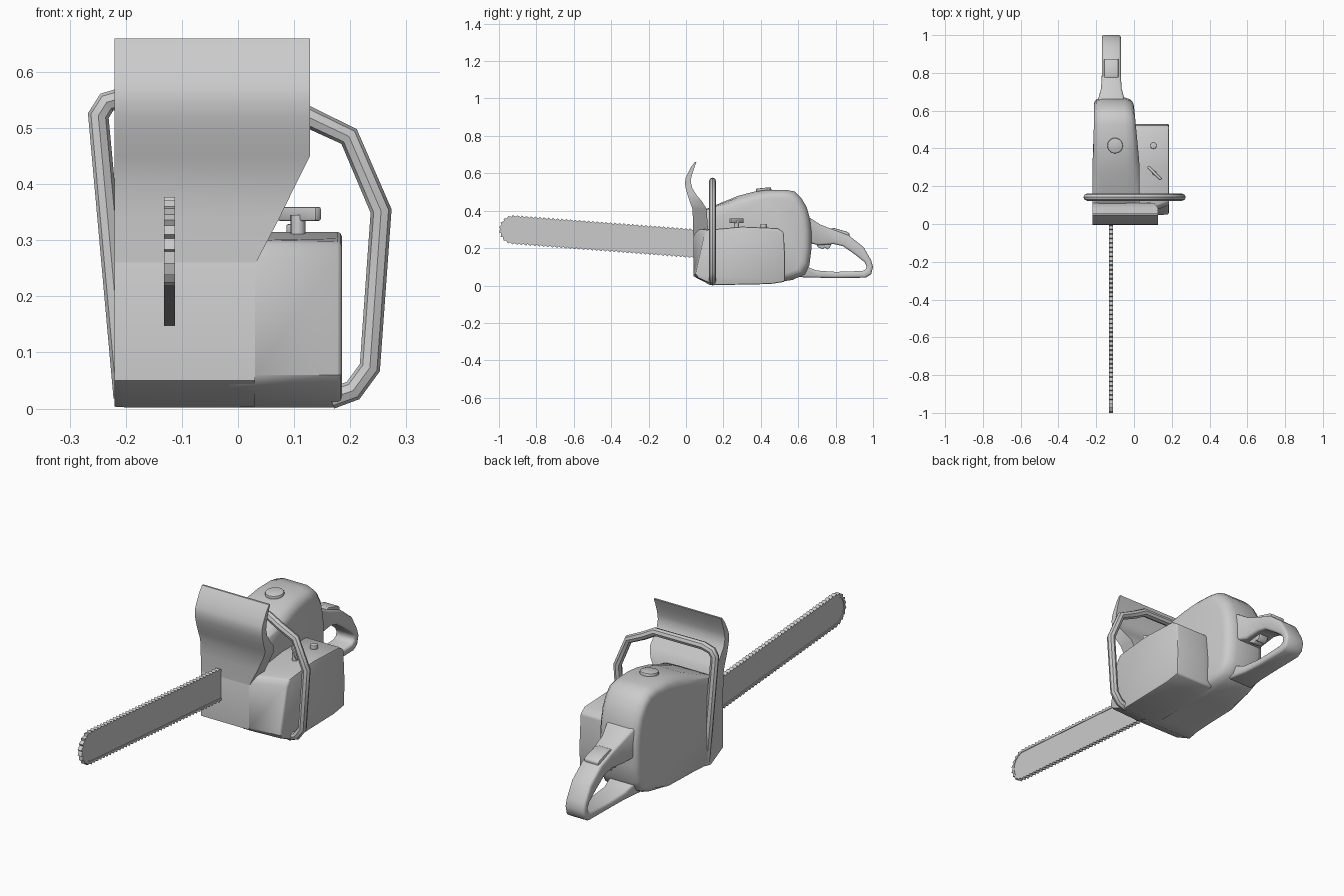
import bpy, bmesh, math
from mathutils import Vector

if "Cube" in bpy.data.objects:
    bpy.data.objects.remove(bpy.data.objects["Cube"])


def finish(name, bm, bevel=0.0, segs=2, smooth=40):
    bmesh.ops.recalc_face_normals(bm, faces=bm.faces)
    if bevel:
        sharp = [e for e in bm.edges if e.is_manifold and e.calc_face_angle(0) > math.radians(50)]
        bmesh.ops.bevel(bm, geom=sharp, offset=bevel, segments=segs, profile=0.5,
                        affect='EDGES', clamp_overlap=True)
    me = bpy.data.meshes.new(name)
    bm.to_mesh(me)
    bm.free()
    ob = bpy.data.objects.new(name, me)
    bpy.context.collection.objects.link(ob)
    shade(ob, smooth)
    return ob


def shade(ob, angle):
    bpy.ops.object.select_all(action='DESELECT')
    ob.select_set(True)
    bpy.context.view_layer.objects.active = ob
    bpy.ops.object.shade_smooth_by_angle(angle=math.radians(angle))


def loft(name, rings, **kw):
    """Skin closed rings of points and cap both ends."""
    bm = bmesh.new()
    vs = [[bm.verts.new(p) for p in r] for r in rings]
    n = len(vs[0])
    for a, b in zip(vs, vs[1:]):
        for i in range(n):
            j = (i + 1) % n
            bm.faces.new((a[i], a[j], b[j], b[i]))
    bm.faces.new(vs[0])
    bm.faces.new(vs[-1])
    return finish(name, bm, **kw)


def prism(name, pts, x0, x1, **kw):
    return loft(name, [[(x, y, z) for y, z in pts] for x in (x0, x1)], **kw)


def frame(name, outer, inner, widths, xc, **kw):
    """Closed frame in the YZ plane with a rectangular section."""
    bm = bmesh.new()
    secs = []
    for o, i, w in zip(outer, inner, widths):
        secs.append([bm.verts.new((xc + s * w, p[0], p[1]))
                     for s, p in ((-1, o), (1, o), (1, i), (-1, i))])
    for k, a in enumerate(secs):
        b = secs[(k + 1) % len(secs)]
        for i in range(4):
            j = (i + 1) % 4
            bm.faces.new((a[i], a[j], b[j], b[i]))
    return finish(name, bm, **kw)


def cylinder(name, loc, r, h, tilt=0.0, bevel=0.004):
    bm = bmesh.new()
    bmesh.ops.create_cone(bm, cap_ends=True, segments=20, radius1=r, radius2=r, depth=h)
    ob = finish(name, bm, bevel=bevel)
    ob.location = loc
    ob.rotation_euler.x = tilt
    return ob


# Main engine body: side profile lofted across x, rounded towards the rear
body = [(.04, .05), (.04, .30), (.085, .40), (.15, .427), (.28, .48), (.37, .503), (.44, .512),
        (.53, .512), (.58, .503), (.615, .47), (.645, .42), (.662, .36), (.67, .29), (.67, .19),
        (.66, .11), (.635, .06), (.57, .03), (.44, .01), (.18, .01), (.13, .002)]


def body_ring(x, inset, pull):
    ring = []
    for y, z in body:
        w = min(1, max(0, (y - .1) / .2))
        if z < .05 and y < .5:
            w *= .3
        d = (Vector((.38, .24)) - Vector((y, z))).normalized() * inset * w
        rear = max(0, (y - .3) / .37)
        ring.append((x - pull * rear, y + d.x, z + d.y))
    return ring


loft("engine_body", [body_ring(*a) for a in
     ((-.22, .05, -.012), (-.215, .028, -.004), (-.20, .010, 0), (-.17, 0, 0), (-.04, 0, .01),
      (0, .010, .02), (.02, .028, .025), (.03, .05, .03))], smooth=45)

# Side housing with a slanted front
top = [(.17, .303), (.30, .315), (.49, .307), (.522, .285), (.53, .15), (.528, .02), (.45, .008), (.15, .002)]
inner = [(.055, .04), (.04, .06), (.04, .27), (.06, .30)] + top
outer = [(.065, .04), (.052, .06), (.10, .27), (.12, .297)] + top
loft("side_housing", [[(-.02, y, z) for y, z in inner], [(.03, y, z) for y, z in inner],
                      [(.185, y, z) for y, z in outer]], bevel=.008)

# Curved hand guard, narrowing down into the front of the body: front y, back y, z, right x
guard = [(.047, .056, .66, .128), (.028, .046, .635, .128), (.012, .036, .605, .128),
         (-.002, .028, .575, .128), (-.006, .026, .55, .128), (-.002, .034, .52, .128),
         (.008, .056, .485, .128), (.02, .085, .45, .128), (.034, .11, .41, .108),
         (.038, .115, .34, .074), (.039, .12, .26, .032)]
loft("hand_guard", [[(-.22, f, z), (xr, f, z), (xr, b, z), (-.22, b, z)] for f, b, z, xr in guard])

# Guide bar and toothed chain
A, B = Vector((.08, .222)), Vector((-.922, .298))
ax = (B - A).normalized()
up = Vector((ax.y, -ax.x))
if up.y < 0:
    up = -up


def stadium(s, r, straight):
    """Point at arc length s along the bar outline, at offset r."""
    arc = math.pi * .07
    if s < straight:
        return A + ax * s + up * r
    if s < straight + arc:
        t = (s - straight) / .07
        return B + (up * math.cos(t) + ax * math.sin(t)) * r
    return B - ax * (s - straight - arc) - up * r


L = (B - A).length
total = 2 * L + math.pi * .07
n = 188
steps = [total * i / n for i in range(n + 1)]
prism("guide_bar", [stadium(s, .069, L) for s in
                    [0] + [L + math.pi * .07 * i / 16 for i in range(17)] + [total]],
      -.129, -.115)
chain_out = [stadium(min(total, s + (.006 if i % 2 else 0)), .079 if i % 2 else .070, L)
             for i, s in enumerate(steps)]
frame("saw_chain", chain_out, [stadium(s, .062, L) for s in steps], [.0098] * (n + 1), -.1222, smooth=20)

# Rear handle loop
h_out = [(.60, .39), (.665, .36), (.72, .325), (.79, .298), (.87, .268), (.95, .205), (.99, .135),
         (1.0, .10), (.99, .06), (.96, .042), (.80, .04), (.70, .042), (.60, .045)]
h_in = [(.62, .22), (.668, .225), (.71, .215), (.79, .222), (.84, .21), (.905, .165), (.955, .125),
        (.965, .105), (.962, .088), (.945, .078), (.80, .073), (.70, .08), (.62, .11)]
h_w = [.085, .068, .054, .05, .05, .05, .05, .05, .05, .05, .05, .055, .07]
frame("rear_handle", h_out, h_in, h_w, -.12, bevel=.012, smooth=50)
prism("throttle_lock", [(.76, .30), (.79, .308), (.86, .288), (.875, .278), (.87, .25), (.77, .27)],
      -.158, -.082, bevel=.005)
prism("throttle_trigger", [(.69, .24), (.705, .205), (.73, .195), (.745, .205), (.755, .192),
                           (.77, .205), (.785, .24)], -.145, -.095, bevel=.004)

# Wrap-around front handlebar
path = [(-.203, .02), (-.249, .522), (-.234, .546), (-.19, .558), (.06, .556), (.12, .522), (.198, .485),
        (.255, .352), (.235, .073), (.205, .032), (.165, .018)]
cu = bpy.data.curves.new("handlebar_path", 'CURVE')
cu.dimensions = '3D'
cu.bevel_depth = .019
cu.bevel_resolution = 2
cu.use_fill_caps = True
sp = cu.splines.new('POLY')
sp.points.add(len(path) - 1)
for p, (x, z) in zip(sp.points, path):
    p.co = (x, .142, z, 1)
bar = bpy.data.objects.new("front_handlebar", cu)
bpy.context.collection.objects.link(bar)
bpy.ops.object.select_all(action='DESELECT')
bar.select_set(True)
bpy.context.view_layer.objects.active = bar
bpy.ops.object.convert(target='MESH')
shade(bpy.context.object, 40)

# Caps and knobs
cylinder("top_cap", (-.10, .415, .511), .041, .022, tilt=.1, bevel=.006)
cylinder("small_knob", (.103, .415, .317), .017, .024)
cylinder("tap_stem", (.107, .27, .32), .013, .05, bevel=0)
bm = bmesh.new()
bmesh.ops.create_cube(bm, size=1)
bmesh.ops.scale(bm, vec=(.098, .016, .025), verts=bm.verts)
wing = finish("tap_wing", bm, bevel=.004)
wing.location = (.109, .27, .347)
wing.rotation_euler.z = math.radians(-45)
